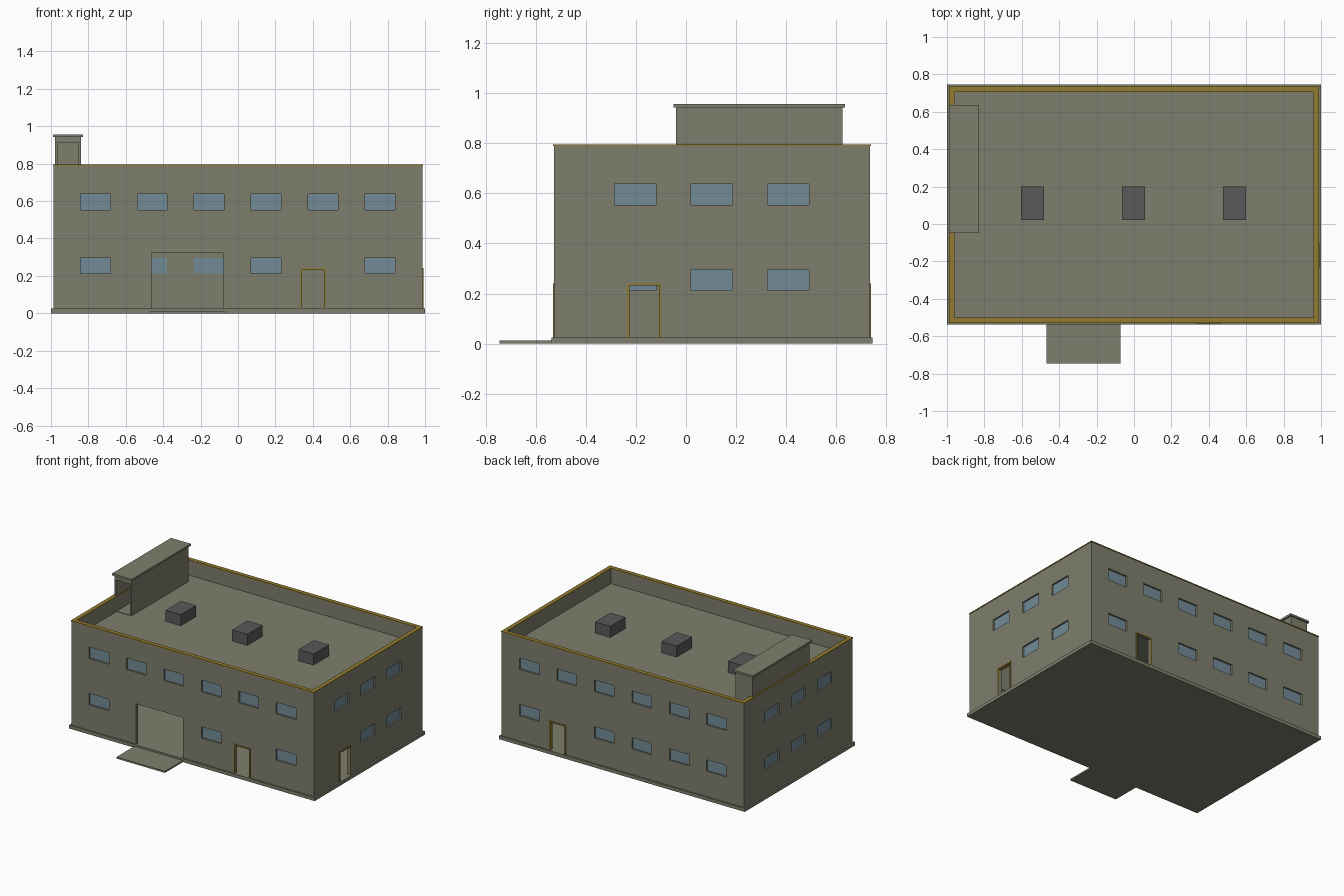
import bpy
import bmesh
from mathutils import Vector

if "Cube" in bpy.data.objects:
    bpy.data.objects.remove(bpy.data.objects["Cube"], do_unlink=True)


def material(name, rgb):
    m = bpy.data.materials.new(name)
    m.use_nodes = True
    m.diffuse_color = (*rgb, 1)
    m.node_tree.nodes["Principled BSDF"].inputs["Base Color"].default_value = (*rgb, 1)
    return m


OLIVE = material("olive grey wall", (0.21, 0.21, 0.155))
BRASS = material("ochre trim", (0.29, 0.2, 0.03))
GLASS = material("blue grey glass", (0.17, 0.26, 0.31))
GREY = material("dark grey vent", (0.1, 0.1, 0.1))


def boxes(name, spans, mat):
    """One object made of boxes, each given as (x0, x1), (y0, y1), (z0, z1)."""
    bm = bmesh.new()
    for span in spans:
        lo, hi = (Vector(c) for c in zip(*span))
        verts = bmesh.ops.create_cube(bm, size=1)["verts"]
        for v in verts:
            v.co = (lo + hi) / 2 + v.co * (hi - lo)
    mesh = bpy.data.meshes.new(name)
    bm.to_mesh(mesh)
    bm.free()
    mesh.materials.append(mat)
    ob = bpy.data.objects.new(name, mesh)
    bpy.context.collection.objects.link(ob)
    return ob


def carve(target, spans):
    """Cut boxes out of an object and drop the cutter."""
    cutter = boxes("cutter", spans, OLIVE)
    cutter.hide_render = True
    mod = target.modifiers.new("cut", "BOOLEAN")
    mod.operation = "DIFFERENCE"
    mod.solver = "EXACT"
    mod.object = cutter
    bpy.context.view_layer.objects.active = target
    bpy.ops.object.modifier_apply(modifier=mod.name)
    bpy.data.objects.remove(cutter, do_unlink=True)


# Main dimensions
X0, X1, Y0, Y1 = -0.987, 0.987, -0.527, 0.735
BASE, DECK, TOP, T = 0.025, 0.68, 0.788, 0.026
SIDES = {"front": (1, Y0, 1), "back": (1, Y1, -1), "left": (0, X1, -1), "right": (0, X0, 1)}


def on_wall(side, a, z, d0, d1):
    """Box on a wall: span a along it, z up, from depth d0 to d1 inward."""
    axis, face, inward = SIDES[side]
    depth = tuple(sorted((face + inward * d0, face + inward * d1)))
    return (a, depth, z) if axis == 1 else (depth, a, z)


# Window layout: slots along each wall, on two floors
long_slots = [(-0.843 + 0.3045 * i, -0.683 + 0.3045 * i) for i in range(6)]
short_slots = [(-0.285 + 0.305 * i, -0.12 + 0.305 * i) for i in range(3)]
UPPER, LOWER = (0.553, 0.638), (0.212, 0.295)
skipped = {"front": (1, 2, 4), "back": (4,), "left": (0,), "right": ()}
windows = []
for side in SIDES:
    slots = long_slots if SIDES[side][0] == 1 else short_slots
    windows += [(side, a, UPPER) for a in slots]
    windows += [(side, a, LOWER) for i, a in enumerate(slots) if i not in skipped[side]]

# Doorways and the large gate
DOOR_Z = (BASE, 0.232)
doors = [("front", (0.343, 0.46)), ("back", (0.472, 0.59)), ("left", (-0.226, -0.108))]
gate = ("front", (-0.462, -0.077), (BASE, 0.322))

# Hollow building shell with roof recess
walls = boxes("building_walls", [((X0, X1), (Y0, Y1), (BASE, TOP))], OLIVE)
inner = ((X0 + T, X1 - T), (Y0 + T, Y1 - T))
carve(walls, [(*inner, (0, DECK - 0.02)), (*inner, (DECK, 1))])
openings = windows + [(s, a, (BASE - 0.01, DOOR_Z[1])) for s, a in doors]
openings.append((gate[0], gate[1], (BASE - 0.01, gate[2][1])))
carve(walls, [on_wall(s, a, z, -0.05, 0.05) for s, a, z in openings])

# Window glass, set back in the openings
boxes("window_glass", [on_wall(s, a, z, 0.012, 0.02) for s, a, z in windows], GLASS)

# Door frames: two jambs and a lintel
frames = []
for side, (a0, a1) in doors:
    w = 0.009
    frames.append(on_wall(side, (a0 - w, a0), (BASE, DOOR_Z[1]), -0.004, T))
    frames.append(on_wall(side, (a1, a1 + w), (BASE, DOOR_Z[1]), -0.004, T))
    frames.append(on_wall(side, (a0 - w, a1 + w), (DOOR_Z[1], DOOR_Z[1] + w), -0.004, T))
boxes("door_frames", frames, BRASS)

# Parapet coping ring
coping = boxes("parapet_coping", [((X0 - 0.003, X1 + 0.003), (Y0 - 0.003, Y1 + 0.003), (TOP, TOP + 0.007))], BRASS)
carve(coping, [((X0 + T + 0.002, X1 - T - 0.002), (Y0 + T + 0.002, Y1 - T - 0.002), (0.7, 0.9))])

# Foundation slab and entrance ramp
boxes("foundation_slab", [((-1, 1), (-0.537, 0.745), (0, BASE))], OLIVE)
boxes("gate_ramp", [((-0.467, -0.073), (-0.745, -0.53), (0, 0.012))], OLIVE)

# Rooftop stair house with an open front and a flat cap
house = boxes("stair_house", [((-0.979, -0.84), (-0.04, 0.625), (DECK, 0.942))], OLIVE)
carve(house, [((-0.966, -0.853), (-0.1, 0.612), (DECK + 0.003, 0.912))])
boxes("stair_house_cap", [((-0.99, -0.829), (-0.049, 0.635), (0.942, 0.957))], OLIVE)

# Rooftop vents
boxes("roof_vents", [((x - 0.062, x + 0.062), (0.022, 0.2), (DECK, 0.762))
                     for x in (-0.543, -0.002, 0.538)], GREY)
